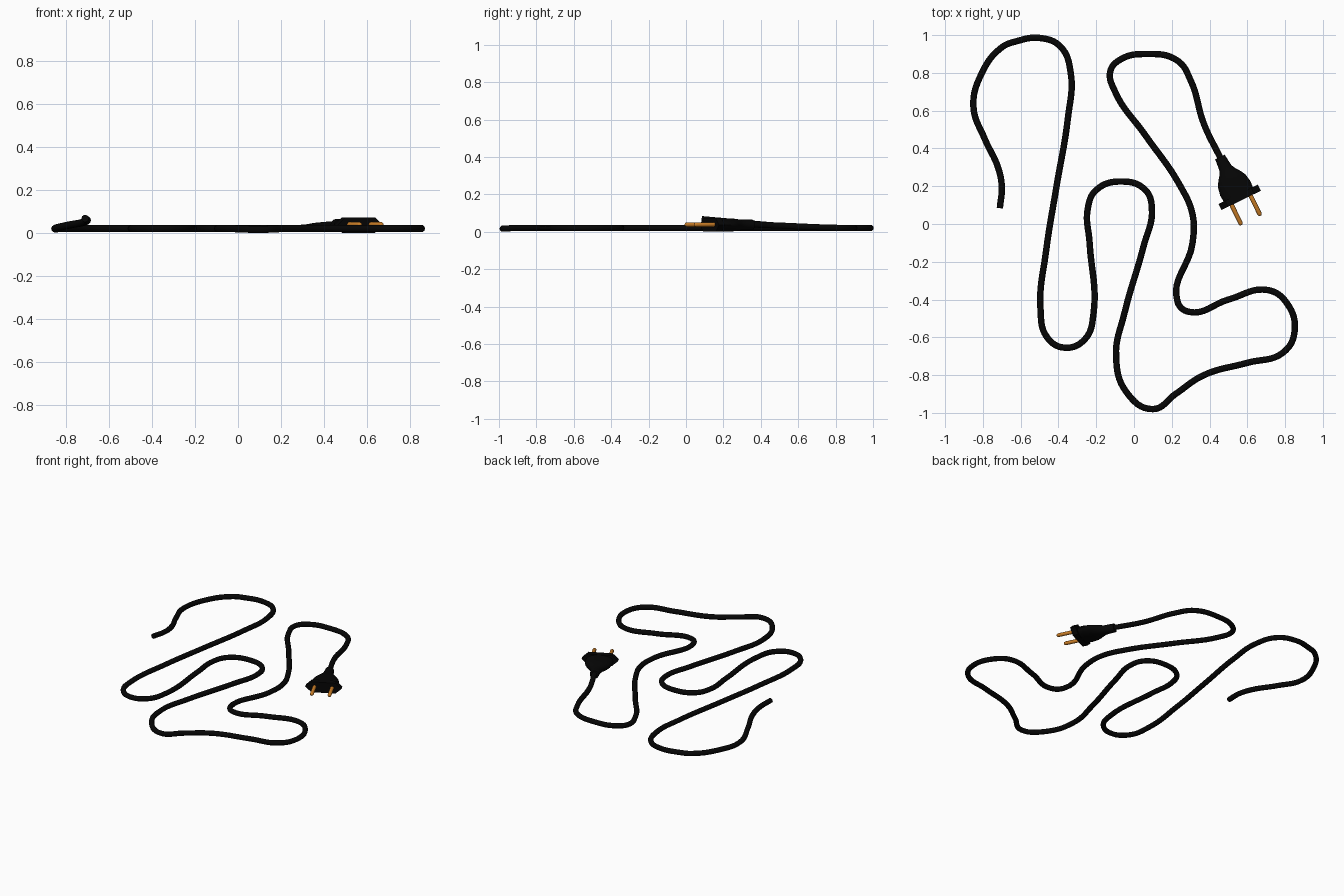
import bpy
import bmesh
from math import pi, cos, sin
from mathutils import Matrix, Vector

cube = bpy.data.objects.get("Cube")
if cube:
    bpy.data.objects.remove(cube, do_unlink=True)


def make_material(name, colour):
    mat = bpy.data.materials.new(name)
    mat.use_nodes = True
    mat.diffuse_color = colour
    mat.node_tree.nodes["Principled BSDF"].inputs["Base Color"].default_value = colour
    return mat


BLACK = make_material("black rubber", (0.0018, 0.0018, 0.0018, 1))
COPPER = make_material("copper", (0.6, 0.21, 0.02, 1))


def add_object(name, data, material):
    obj = bpy.data.objects.new(name, data)
    data.materials.append(material)
    bpy.context.collection.objects.link(obj)
    return obj


def select_only(obj):
    bpy.ops.object.select_all(action='DESELECT')
    bpy.context.view_layer.objects.active = obj
    obj.select_set(True)


# Plug frame: local +z runs from the cable entry to the prongs, local y is up
back = Vector((0.455, 0.355, 0.037))
axis = Vector((0.44, -0.9, 0)).normalized()
up = Vector((0, 0, 1))
side = up.cross(axis)
plug_frame = Matrix.Translation(back) @ Matrix((side, up, axis)).transposed().to_4x4()


def loft(name, sections, outline, material, angle):
    """Join scaled copies of an outline; sections are (distance, half width, half height)."""
    bm = bmesh.new()
    rings = [[bm.verts.new((x * w, y * h, t)) for x, y in outline] for t, w, h in sections]
    n = len(outline)
    for a, b in zip(rings, rings[1:]):
        for i in range(n):
            j = (i + 1) % n
            bm.faces.new((a[i], a[j], b[j], b[i]))
    bm.faces.new(rings[0])
    bm.faces.new(rings[-1])
    bmesh.ops.recalc_face_normals(bm, faces=bm.faces)
    mesh = bpy.data.meshes.new(name)
    bm.to_mesh(mesh)
    bm.free()
    obj = add_object(name, mesh, material)
    obj.matrix_world = plug_frame
    select_only(obj)
    bpy.ops.object.shade_smooth_by_angle(angle=angle)
    return obj


def circle(n):
    return [(cos(2 * pi * i / n), sin(2 * pi * i / n)) for i in range(n)]


# Flexible cable, with the free end and the plug end lifted off the floor
FLOOR = 0.021
route = [
    (-0.71, 0.085), (-0.7, 0.2), (-0.72, 0.3), (-0.79, 0.45), (-0.85, 0.62),
    (-0.81, 0.79), (-0.7, 0.935), (-0.62, 0.968), (-0.5, 0.985), (-0.39, 0.94),
    (-0.335, 0.8), (-0.35, 0.56), (-0.41, 0.2), (-0.465, -0.14), (-0.495, -0.45),
    (-0.46, -0.6), (-0.365, -0.655), (-0.26, -0.61), (-0.215, -0.48), (-0.235, -0.1),
    (-0.245, 0.08), (-0.2, 0.18), (-0.06, 0.225), (0.06, 0.18), (0.095, 0.08),
    (0.05, -0.12), (-0.05, -0.47), (-0.095, -0.7), (-0.04, -0.89), (0.1, -0.98),
    (0.22, -0.9), (0.37, -0.8), (0.6, -0.735), (0.79, -0.68), (0.85, -0.57),
    (0.81, -0.42), (0.71, -0.35), (0.5, -0.4), (0.29, -0.465), (0.23, -0.41),
    (0.31, -0.1), (0.31, 0.05), (0.24, 0.21), (0.06, 0.47), (-0.1, 0.7),
    (-0.125, 0.81), (-0.07, 0.872), (0.06, 0.9), (0.23, 0.865), (0.3, 0.76),
    (0.37, 0.53), (0.46, 0.345),
]


def cable_height(x, y):
    if x < -0.65:
        return FLOOR + max(0, 0.62 - y) * 0.088
    if x > 0.25 and y > 0.3:
        return FLOOR + max(0, 0.8 - y) * 0.042
    if y < -0.95:
        return FLOOR - 0.004
    return FLOOR


curve = bpy.data.curves.new("cable", 'CURVE')
curve.dimensions = '3D'
curve.resolution_u = 8
curve.bevel_depth = 0.017
curve.bevel_resolution = 3
curve.use_fill_caps = True
spline = curve.splines.new('BEZIER')
spline.bezier_points.add(len(route) - 1)
for point, (x, y) in zip(spline.bezier_points, route):
    point.co = (x, y, cable_height(x, y))
    point.handle_left_type = point.handle_right_type = 'AUTO'
select_only(add_object("cable", curve, BLACK))
bpy.ops.object.convert(target='MESH')
bpy.ops.object.shade_smooth_by_angle(angle=1.0)

# Moulded plug body, widening from the strain relief to the flange
loft("plug_body", [
    (0, 0.028, 0.028), (0.03, 0.031, 0.028), (0.065, 0.035, 0.028),
    (0.09, 0.048, 0.031), (0.115, 0.066, 0.034), (0.14, 0.08, 0.035),
    (0.185, 0.089, 0.035), (0.225, 0.086, 0.035),
], circle(20), BLACK, 0.6)

# Flat six-sided flange with pointed ends
hexagon = [(1, 0), (0.66, 1), (-0.66, 1), (-1, 0), (-0.66, -1), (0.66, -1)]
loft("plug_flange", [(0.22, 0.116, 0.036), (0.256, 0.116, 0.036)], hexagon, BLACK, 0.5)

# Pair of round-tipped prongs
for label, offset in (("left", 0.056), ("right", -0.056)):
    prong = loft(label + "_prong", [
        (0.25, 0.012, 0.012), (0.364, 0.012, 0.012), (0.371, 0.009, 0.009), (0.374, 0.004, 0.004),
    ], circle(12), COPPER, 0.9)
    prong.matrix_world = plug_frame @ Matrix.Translation((offset, 0.002, 0))
